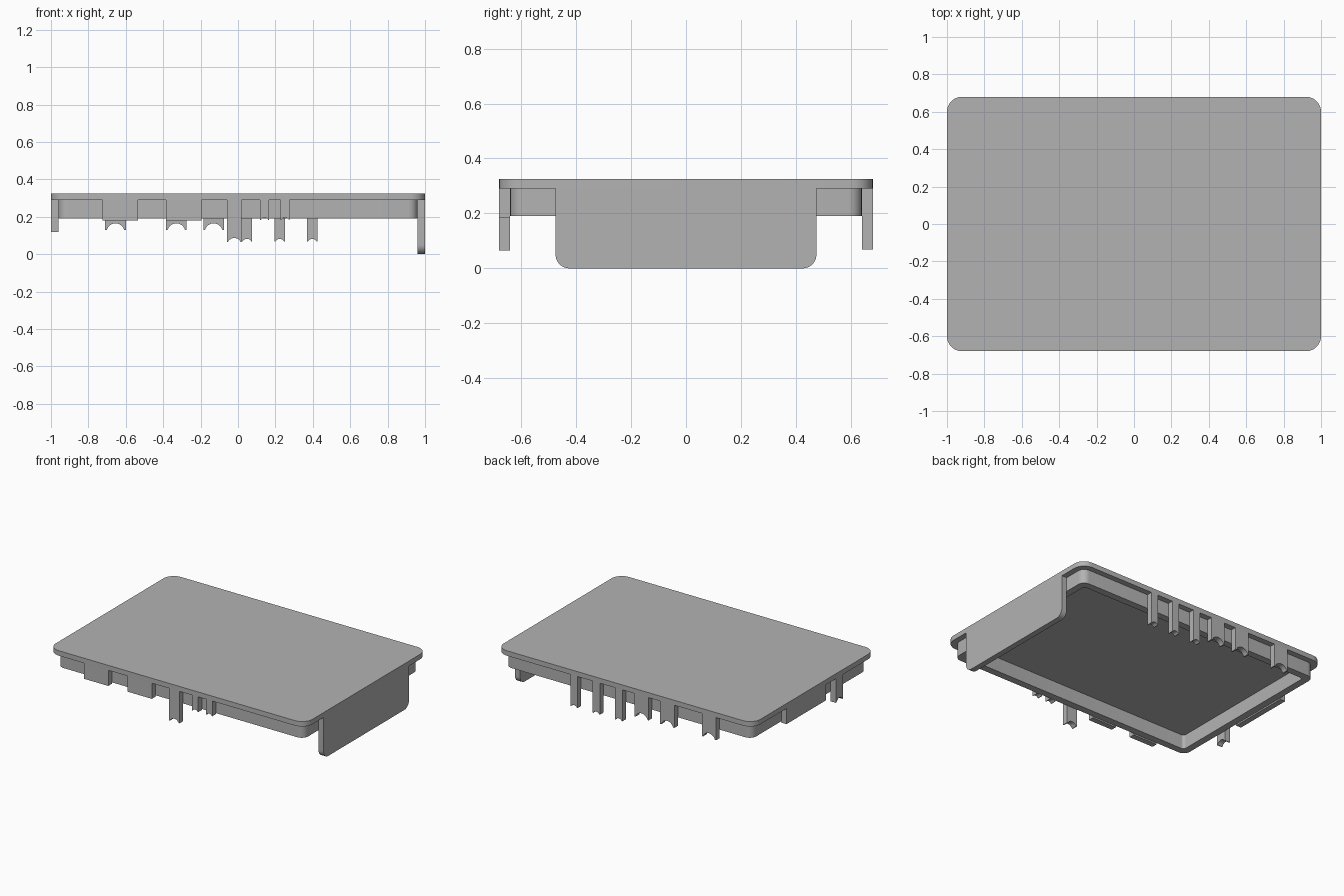
import bpy, bmesh, math
from mathutils import Vector

if "Cube" in bpy.data.objects:
    bpy.data.objects.remove(bpy.data.objects["Cube"], do_unlink=True)

grey = bpy.data.materials.new("plain_grey")
grey.use_nodes = True
colour = (0.45, 0.45, 0.45, 1)
grey.diffuse_color = colour
grey.node_tree.nodes["Principled BSDF"].inputs["Base Color"].default_value = colour

LID_BASE, LID_TOP, RIM = 0.29, 0.325, 0.19
HALF_X, HALF_Y, LIP = 1.0, 0.68, 0.04


def rounded(w, h, r, n=8):
    """Outline of a rounded rectangle centred on the origin."""
    pts = []
    for i, (sx, sy) in enumerate([(1, 1), (-1, 1), (-1, -1), (1, -1)]):
        for k in range(n + 1):
            a = (i + k / n) * math.pi / 2
            pts.append((sx * (w - r) + r * math.cos(a), sy * (h - r) + r * math.sin(a)))
    return pts


def finish(bm, name):
    bmesh.ops.recalc_face_normals(bm, faces=bm.faces)
    mesh = bpy.data.meshes.new(name)
    bm.to_mesh(mesh)
    bm.free()
    mesh.materials.append(grey)
    ob = bpy.data.objects.new(name, mesh)
    bpy.context.collection.objects.link(ob)
    bpy.ops.object.select_all(action="DESELECT")
    ob.select_set(True)
    bpy.context.view_layer.objects.active = ob
    bpy.ops.object.shade_smooth_by_angle(angle=math.radians(35))


def prism(name, points, depth):
    """Extrude a flat outline of 3D points along a depth vector."""
    bm = bmesh.new()
    face = bm.faces.new([bm.verts.new(p) for p in points])
    out = bmesh.ops.extrude_face_region(bm, geom=[face], use_keep_orig=True)
    moved = [v for v in out["geom"] if isinstance(v, bmesh.types.BMVert)]
    bmesh.ops.translate(bm, verts=moved, vec=Vector(depth))
    finish(bm, name)


# lid plate
prism("lid", [(x, y, LID_BASE) for x, y in rounded(HALF_X, HALF_Y, 0.08)],
      (0, 0, LID_TOP - LID_BASE))

# inner locating wall, open below
WALL = 0.05
bm = bmesh.new()
rings = []
for inset, radius, z in [(0, 0.05, LID_BASE), (0, 0.05, RIM), (WALL, 0.02, RIM), (WALL, 0.02, LID_BASE)]:
    outline = rounded(HALF_X - LIP - inset, HALF_Y - LIP - inset, radius)
    rings.append([bm.verts.new((x, y, z)) for x, y in outline])
count = len(rings[0])
for a, b in zip(rings, rings[1:]):
    for i in range(count):
        j = (i + 1) % count
        bm.faces.new([a[i], a[j], b[j], b[i]])
finish(bm, "locating_wall")


def tab_outline(lo, hi, bottom, sag):
    """Rectangle hanging from the lid, with an arched notch in its lower edge."""
    pts = [(hi, LID_BASE), (lo, LID_BASE), (lo, bottom)]
    if sag:
        edge = 0.08 * (hi - lo)
        half = (hi - lo) / 2 - edge
        r = (half ** 2 + sag ** 2) / (2 * sag)
        span = math.asin(min(1, half / r))
        for k in range(13):
            a = span * (k / 6 - 1)
            pts.append(((lo + hi) / 2 + r * math.sin(a), bottom + sag - r + r * math.cos(a)))
    pts.append((hi, bottom))
    return pts


def tab(name, side, lo, hi, bottom, sag=0):
    outline = tab_outline(lo, hi, bottom, sag)
    if side == "left":
        prism(name, [(-HALF_X, u, z) for u, z in outline], (LIP, 0, 0))
    else:
        s = -1 if side == "front" else 1
        prism(name, [(u, s * HALF_Y, z) for u, z in outline], (0, -s * LIP, 0))


# front tabs
for i, x in enumerate([-0.63, -0.29]):
    tab(f"front_wide_tab_{i}", "front", x - 0.095, x + 0.095, 0.18)
tab("front_long_tab", "front", -0.06, 0.02, 0.065, 0.022)
for i, x in enumerate([0.142, 0.252]):
    tab(f"front_short_tab_{i}", "front", x - 0.024, x + 0.024, 0.183, 0.012)

# back tabs
for i, x in enumerate([-0.655, -0.33, -0.13]):
    tab(f"back_wide_tab_{i}", "back", x - 0.055, x + 0.055, 0.13, 0.035)
for i, x in enumerate([0.048, 0.223, 0.397]):
    tab(f"back_narrow_tab_{i}", "back", x - 0.028, x + 0.028, 0.068, 0.014)

# tabs on the low-x end
tab("end_wide_tab", "left", -0.13, 0.31, 0.18)
tab("end_narrow_tab", "left", -0.32, -0.24, 0.12, 0.022)

# deep end panel with rounded lower corners
lower = [p for p in rounded(0.475, 0.145, 0.05) if p[1] < 0]
panel = [(-0.475, LID_BASE)] + [(y, z + 0.145) for y, z in lower] + [(0.475, LID_BASE)]
prism("end_panel", [(HALF_X, y, z) for y, z in panel], (-LIP, 0, 0))
